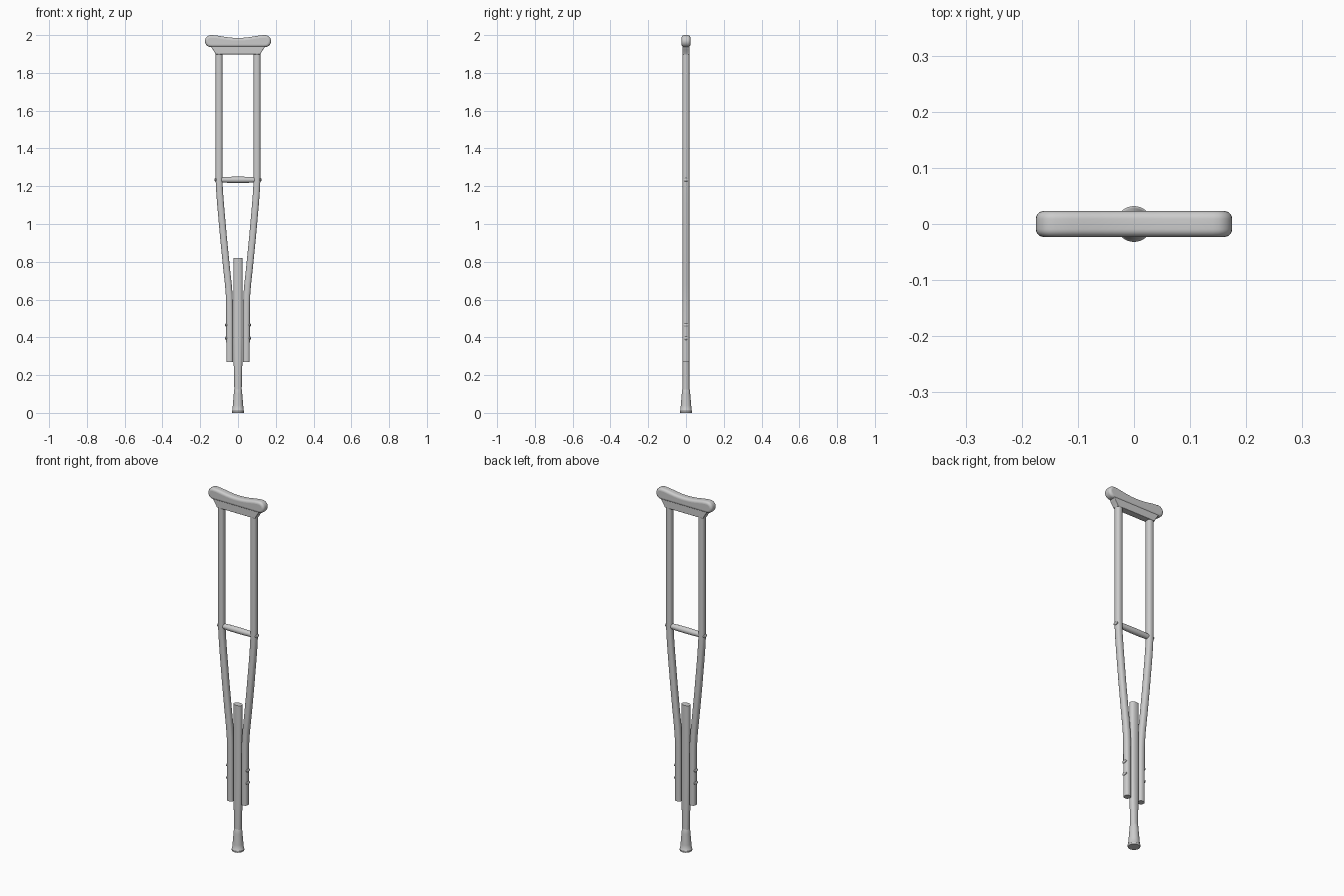
import bpy, bmesh, math

if "Cube" in bpy.data.objects:
    bpy.data.objects.remove(bpy.data.objects["Cube"])


def finish(ob, angle=40):
    bpy.ops.object.select_all(action='DESELECT')
    bpy.context.view_layer.objects.active = ob
    ob.select_set(True)
    bpy.ops.object.shade_smooth_by_angle(angle=math.radians(angle))


def loft(name, rings, power=2.0, n=24, mirror=False, axis='Z'):
    """Stack of oval rings: (x offset, position, half width, half depth)."""
    bm = bmesh.new()
    loops = []
    for x, z, rx, ry in rings:
        loop = []
        for i in range(n):
            a = 2 * math.pi * i / n
            c, s = math.cos(a), math.sin(a)
            u = rx * math.copysign(abs(c) ** (2 / power), c)
            v = ry * math.copysign(abs(s) ** (2 / power), s)
            co = (x + u, v, z) if axis == 'Z' else (z, v, x + u)
            loop.append(bm.verts.new(co))
        loops.append(loop)
    for a, b in zip(loops, loops[1:]):
        for i in range(n):
            j = (i + 1) % n
            bm.faces.new((a[i], a[j], b[j], b[i]))
    bm.faces.new(loops[0][::-1])
    bm.faces.new(loops[-1])
    bmesh.ops.recalc_face_normals(bm, faces=bm.faces)
    me = bpy.data.meshes.new(name)
    bm.to_mesh(me)
    bm.free()
    ob = bpy.data.objects.new(name, me)
    bpy.context.collection.objects.link(ob)
    finish(ob)
    if mirror:
        ob.modifiers.new("mirror", 'MIRROR')
    return ob


def slab(name, half, depth, round_):
    """Symmetric front outline (right half, top to bottom) with rounded rims."""
    pts = half + [(-x, z) for x, z in reversed(half) if x > 0]
    cu = bpy.data.curves.new(name, 'CURVE')
    cu.dimensions = '2D'
    cu.fill_mode = 'BOTH'
    cu.extrude = depth - round_
    cu.bevel_depth = round_
    cu.bevel_resolution = 5
    cu.offset = -round_
    sp = cu.splines.new('POLY')
    sp.points.add(len(pts) - 1)
    for p, (x, z) in zip(sp.points, pts):
        p.co = (x, z, 0, 1)
    sp.use_cyclic_u = True
    ob = bpy.data.objects.new(name, cu)
    ob.rotation_euler.x = math.pi / 2
    bpy.context.collection.objects.link(ob)
    bpy.context.view_layer.objects.active = ob
    bpy.ops.object.select_all(action='DESELECT')
    ob.select_set(True)
    bpy.ops.object.convert(target='MESH')
    finish(bpy.context.object)


# Underarm pad with dipped top and bulbous ends
pad = [(0, 1.985), (0.03, 1.986), (0.06, 1.989), (0.09, 1.994), (0.115, 1.998), (0.14, 2.0)]
pad += [(0.143 + 0.032 * math.sin(a), 1.968 + 0.032 * math.cos(a))
        for a in [math.radians(d) for d in range(15, 166, 15)]]
pad += [(0.135, 1.936), (0.06, 1.936)]
slab("underarm_pad", pad, 0.023, 0.014)

# Flared block below the pad
slab("pad_base", [(0, 1.96), (0.145, 1.96), (0.143, 1.94), (0.135, 1.926),
                  (0.125, 1.912), (0.119, 1.898), (0.06, 1.898)], 0.019, 0.003)

# Bent side rails
path = [(0.1005, 1.91), (0.1005, 1.26), (0.1, 1.225), (0.098, 1.18), (0.092, 1.1),
        (0.076, 0.92), (0.061, 0.77), (0.051, 0.68), (0.047, 0.63), (0.045, 0.58),
        (0.0445, 0.52), (0.044, 0.27)]
loft("side_rail", [(x, z, 0.018, 0.018) for x, z in path], power=2.5, mirror=True)

# Hand grip with slight belly
loft("hand_grip", [(1.234, x, r, r) for x, r in
                   [(-0.09, 0.014), (-0.05, 0.016), (0, 0.0165), (0.05, 0.016), (0.09, 0.014)]],
     axis='X')

# Extension post
loft("extension_post", [(0, 0.82, 0.025, 0.018), (0, 0.4, 0.025, 0.018),
                        (0, 0.28, 0.0235, 0.018), (0, 0.2, 0.021, 0.018),
                        (0, 0.09, 0.019, 0.018)], power=2.4)

# Rubber foot
loft("rubber_foot", [(0, z, r, r) for z, r in
                     [(0, 0.030), (0.003, 0.032), (0.01, 0.032), (0.012, 0.030), (0.04, 0.0275),
                      (0.07, 0.025), (0.10, 0.0225), (0.12, 0.021), (0.125, 0.019)]], n=32)

# Bolt heads on the outer faces
for name, z, x in [("grip_bolt", 1.234, 0.117), ("upper_bolt", 0.465, 0.061),
                   ("lower_bolt", 0.395, 0.061)]:
    loft(name, [(z, x - 0.006, 0.009, 0.014), (z, x + 0.003, 0.009, 0.014),
                (z, x + 0.006, 0.006, 0.009), (z, x + 0.0075, 0.002, 0.003)],
         n=16, mirror=True, axis='X')
